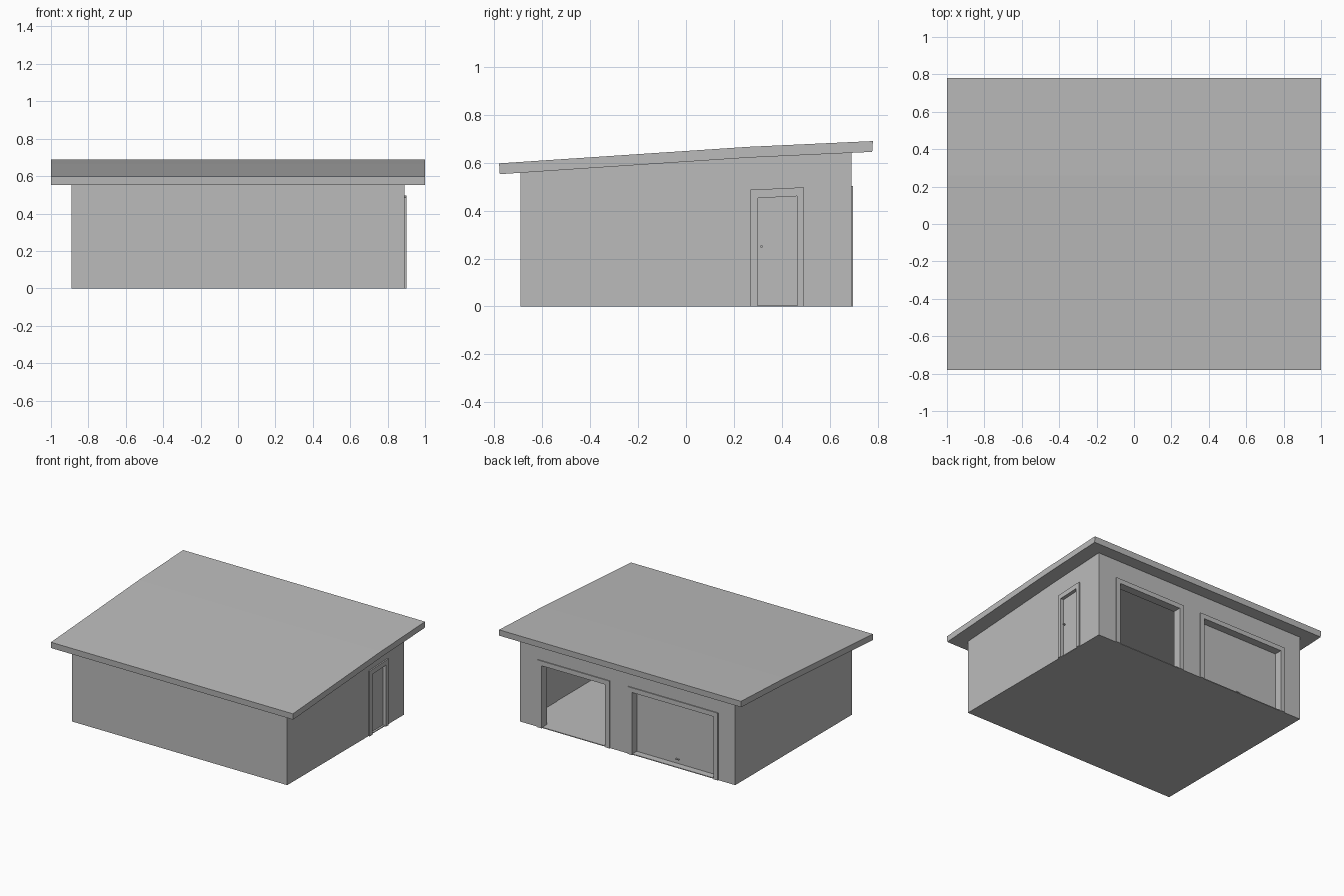
import bpy, bmesh
from mathutils import Vector

cube = bpy.data.objects.get("Cube")
if cube:
    bpy.data.objects.remove(cube, do_unlink=True)

grey = bpy.data.materials.new("plain_grey")
grey.use_nodes = True
grey.diffuse_color = (0.5, 0.5, 0.5, 1)
grey.node_tree.nodes["Principled BSDF"].inputs["Base Color"].default_value = (0.5, 0.5, 0.5, 1)


def finish(name, bm):
    bmesh.ops.recalc_face_normals(bm, faces=bm.faces)
    mesh = bpy.data.meshes.new(name)
    bm.to_mesh(mesh)
    bm.free()
    mesh.materials.append(grey)
    obj = bpy.data.objects.new(name, mesh)
    bpy.context.collection.objects.link(obj)
    return obj


def prism(name, outline, axis, start, end):
    """Extrude a flat outline along x (outline in y, z) or along y (outline in x, z)."""
    bm = bmesh.new()
    if axis == "x":
        points = [(start, a, b) for a, b in outline]
        step = Vector((end - start, 0, 0))
    else:
        points = [(a, start, b) for a, b in outline]
        step = Vector((0, end - start, 0))
    face = bm.faces.new([bm.verts.new(p) for p in points])
    extruded = bmesh.ops.extrude_face_region(bm, geom=[face])["geom"]
    verts = [v for v in extruded if isinstance(v, bmesh.types.BMVert)]
    bmesh.ops.translate(bm, vec=step, verts=verts)
    return finish(name, bm)


def box(name, x0, x1, y0, y1, z0, z1):
    return prism(name, [(x0, z0), (x1, z0), (x1, z1), (x0, z1)], "y", y0, y1)


def cut(target, cutter):
    cutter.hide_render = True
    mod = target.modifiers.new("opening", "BOOLEAN")
    mod.operation, mod.solver, mod.object = "DIFFERENCE", "EXACT", cutter
    bpy.context.view_layer.objects.active = target
    bpy.ops.object.modifier_apply(modifier=mod.name)
    bpy.data.objects.remove(cutter, do_unlink=True)


def round_part(name, radius, depth, location, along):
    bm = bmesh.new()
    bmesh.ops.create_cone(bm, cap_ends=True, segments=16, radius1=radius,
                          radius2=radius, depth=depth)
    turn = Vector((0, 0, 1)).rotation_difference(Vector(along)).to_matrix()
    bmesh.ops.rotate(bm, cent=(0, 0, 0), matrix=turn, verts=bm.verts)
    bmesh.ops.translate(bm, vec=location, verts=bm.verts)
    return finish(name, bm)


# Overall dimensions
wall_x, wall_y = 0.89, 0.69
floor_z, side_thick, back_inner = 0.006, 0.025, 0.635

# Gently kinked single-pitch roof slab
underside = [(-0.777, 0.552), (0.26, 0.621), (0.777, 0.645)]
topside = [(0.78, 0.69), (0.26, 0.666), (-0.78, 0.597)]
prism("roof", underside + topside, "x", -1, 1)

# Hollow body with sloping tops that meet the roof
walls = prism("walls", [(-wall_y, 0), (wall_y, 0), (wall_y, 0.641),
                        (0.26, 0.621), (-wall_y, 0.558)], "x", -wall_x, wall_x)
cut(walls, box("room_cutter", -wall_x + side_thick, wall_x - side_thick,
               -wall_y + side_thick, back_inner, floor_z, 1))

# Two vehicle bays in the back wall, each with a raised surround
trim, head = 0.035, 0.468
for side, x0, x1 in [("left", 0.18, 0.705), ("right", -0.715, -0.04)]:
    cut(walls, box("bay_cutter", x0, x1, 0.6, 0.8, floor_z, head))
    surround = [(x0 - trim, 0), (x0, 0), (x0, head), (x1, head), (x1, 0),
                (x1 + trim, 0), (x1 + trim, head + trim), (x0 - trim, head + trim)]
    prism(side + "_bay_surround", surround, "y", wall_y - 0.002, wall_y + 0.007)

# Closed bay door with a small pull handle
box("bay_door", -0.725, -0.03, 0.62, 0.638, 0.002, head + 0.01)
box("bay_door_handle", -0.395, -0.365, 0.645, 0.65, 0.037, 0.043)
for x in (-0.391, -0.369):
    round_part("handle_post", 0.003, 0.012, (x, 0.642, 0.04), (0, 1, 0))

# Side door: opening, surround, panel and knob
opening = [(0.3, floor_z), (0.463, floor_z), (0.463, 0.46), (0.3, 0.452)]
cut(walls, prism("door_cutter", opening, "x", 0.8, 1))
prism("side_door_surround", [(0.27, 0), (0.3, 0), (0.3, 0.452), (0.463, 0.46),
                             (0.463, 0), (0.492, 0), (0.492, 0.497), (0.27, 0.487)],
      "x", wall_x - 0.002, 0.9)
prism("side_door", [(0.295, 0.002), (0.468, 0.002), (0.468, 0.465), (0.295, 0.457)],
      "x", 0.862, 0.875)
round_part("door_knob", 0.006, 0.016, (0.881, 0.315, 0.25), (1, 0, 0))
